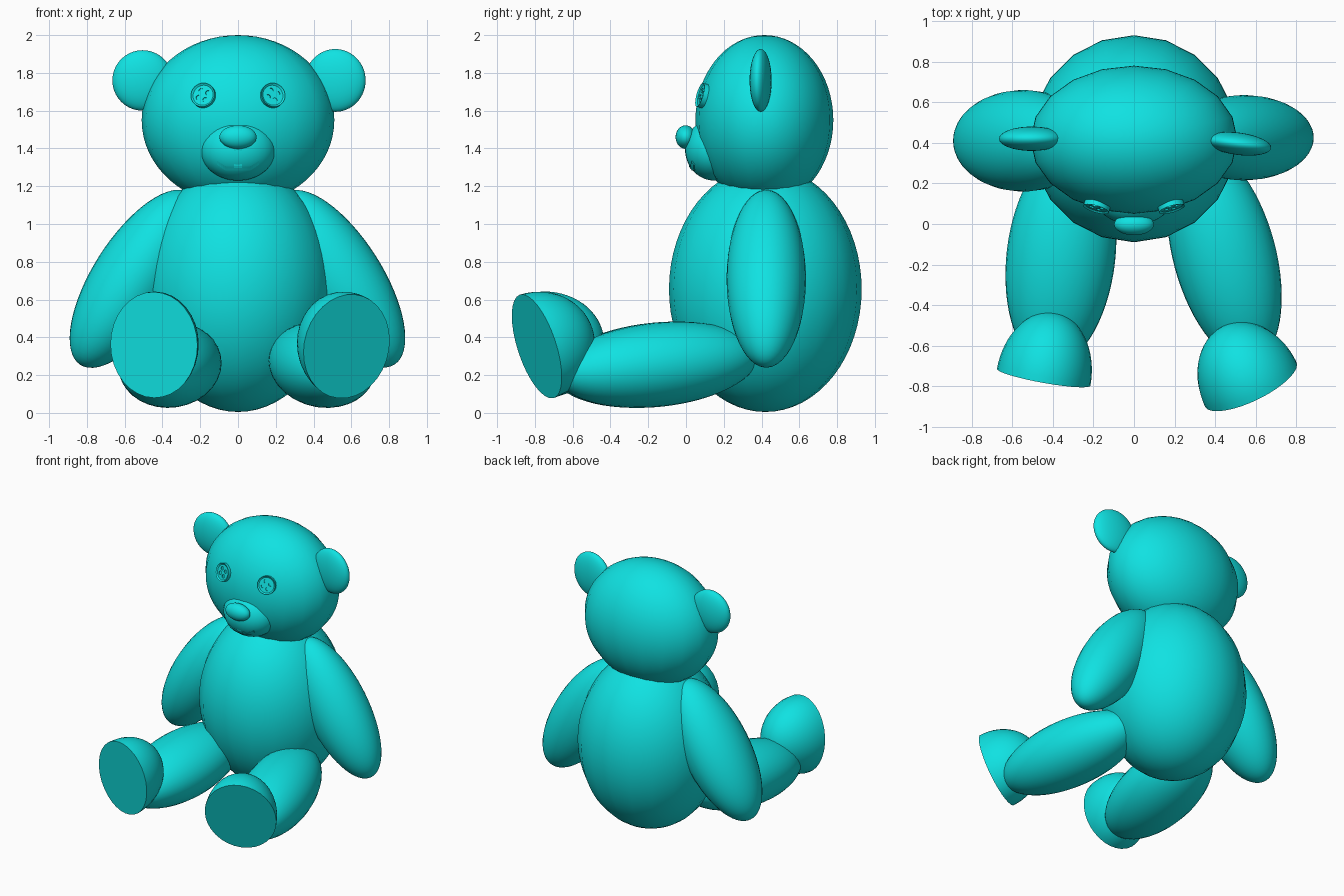
import bpy, bmesh, math
from mathutils import Vector, Matrix

cube = bpy.data.objects.get("Cube")
if cube:
    bpy.data.objects.remove(cube, do_unlink=True)

teal = bpy.data.materials.new("bright_turquoise")
teal.use_nodes = True
COLOUR = (0.005, 0.76, 0.76, 1)
teal.diffuse_color = COLOUR
teal.node_tree.nodes["Principled BSDF"].inputs["Base Color"].default_value = COLOUR


def frame(loc, axis, side=(1, 0, 0)):
    """Matrix whose local z follows axis and local x stays close to side."""
    z = Vector(axis).normalized()
    x = Vector(side)
    x = (x - z * x.dot(z)).normalized()
    m = Matrix((x, z.cross(x), z)).transposed().to_4x4()
    m.translation = loc
    return m


def finish(name, bm, matrix):
    bmesh.ops.recalc_face_normals(bm, faces=bm.faces)
    mesh = bpy.data.meshes.new(name)
    bm.to_mesh(mesh)
    bm.free()
    mesh.materials.append(teal)
    obj = bpy.data.objects.new(name, mesh)
    obj.matrix_world = matrix
    bpy.context.collection.objects.link(obj)
    return obj


def smooth(obj, angle=40):
    bpy.ops.object.select_all(action='DESELECT')
    obj.select_set(True)
    bpy.context.view_layer.objects.active = obj
    bpy.ops.object.shade_smooth_by_angle(angle=math.radians(angle))


def ellipsoid(name, loc, radii, axis=(0, 0, 1), side=(1, 0, 0), segments=32, half=False):
    bm = bmesh.new()
    bmesh.ops.create_uvsphere(bm, u_segments=segments, v_segments=32, radius=1)
    if half:
        # Cut flat across the middle and close the opening
        bmesh.ops.bisect_plane(bm, geom=bm.verts[:] + bm.edges[:] + bm.faces[:], dist=1e-4,
                               plane_co=(0, 0, 0), plane_no=(0, 0, 1), clear_inner=True)
        bmesh.ops.edgeloop_fill(bm, edges=[e for e in bm.edges if e.is_boundary])
    bmesh.ops.scale(bm, vec=radii, verts=bm.verts)
    obj = finish(name, bm, frame(loc, axis, side))
    smooth(obj)
    return obj


def disc(bm, radius, depth, loc=(0, 0, 0), segments=32):
    bmesh.ops.create_cone(bm, cap_ends=True, segments=segments, radius1=radius,
                          radius2=radius, depth=depth, matrix=Matrix.Translation(loc))


def button(name, loc, normal):
    """Round button with a raised rim and four holes."""
    matrix = frame(loc, normal)
    bm = bmesh.new()
    disc(bm, 0.065, 0.03)
    top = [f for f in bm.faces if f.normal.z > 0.9]
    bmesh.ops.inset_region(bm, faces=top, thickness=0.01)
    bmesh.ops.translate(bm, vec=(0, 0, -0.008), verts=top[0].verts)
    obj = finish(name, bm, matrix)
    cut = bmesh.new()
    for i in range(4):
        a = math.pi / 2 * i + 0.4
        disc(cut, 0.013, 0.02, (0.028 * math.cos(a), 0.028 * math.sin(a), 0.01), 16)
    cutter = finish(name + "_cutter", cut, matrix)
    cutter.hide_render = True
    smooth(obj, 30)
    mod = obj.modifiers.new("holes", 'BOOLEAN')
    mod.operation = 'DIFFERENCE'
    mod.solver = 'EXACT'
    mod.object = cutter
    bpy.ops.object.modifier_apply(modifier=mod.name)
    bpy.data.objects.remove(cutter, do_unlink=True)


# Torso and head
ellipsoid("body", (0, 0.42, 0.655), (0.51, 0.51, 0.65), segments=20)
ellipsoid("head", (0, 0.415, 1.55), (0.51, 0.365, 0.45), segments=20)

# Muzzle and nose
MUZZLE, MUZZLE_R = Vector((0, 0.15, 1.395)), Vector((0.2, 0.155, 0.165))
ellipsoid("muzzle", MUZZLE, MUZZLE_R)
ellipsoid("nose", (0, -0.002, 1.46), (0.098, 0.053, 0.062))

# Ears
ellipsoid("right_ear", (-0.505, 0.42, 1.76), (0.16, 0.06, 0.16))
ellipsoid("left_ear", (0.515, 0.395, 1.76), (0.162, 0.055, 0.166), side=(1, -0.13, 0))

# Button eyes
for side, label in ((-1, "right"), (1, "left")):
    button(label + "_eye", (side * 0.183, 0.087, 1.68), (side * 0.265, -0.93, 0.265))

# Arms
ellipsoid("right_arm", (-0.545, 0.41, 0.71), (0.225, 0.25, 0.54), axis=(-0.536, 0, -0.844))
ellipsoid("left_arm", (0.54, 0.425, 0.71), (0.225, 0.21, 0.538), axis=(0.536, 0, -0.844))

# Legs
ellipsoid("right_leg", (-0.36, -0.16, 0.255), (0.268, 0.223, 0.545), axis=(-0.115, -0.993, -0.1))
ellipsoid("left_leg", (0.445, -0.15, 0.255), (0.253, 0.223, 0.55), axis=(0.26, -0.966, -0.1))

# Feet, half rounds with flat soles
ellipsoid("right_foot", (-0.445, -0.755, 0.36), (0.234, 0.282, 0.325),
          axis=(0.18, 1, 0.1), half=True)
ellipsoid("left_foot", (0.575, -0.79, 0.352), (0.25, 0.288, 0.32),
          axis=(-0.47, 1, 0.33), half=True)


# Mouth, a shallow band following the muzzle
def on_muzzle(x, z):
    u = (x / MUZZLE_R.x) ** 2 + ((z - MUZZLE.z) / MUZZLE_R.z) ** 2
    return MUZZLE.y - MUZZLE_R.y * math.sqrt(max(0, 1 - u))


def band(name, rows):
    """Thin plate between pairs of (x, lower z, upper z)."""
    bm = bmesh.new()
    pairs = [[[bm.verts.new((x, on_muzzle(x, z) + d, z)) for z in (lo, hi)]
              for d in (-0.005, 0.004)] for x, lo, hi in rows]
    for a, b in zip(pairs, pairs[1:]):
        loop_a = [a[0][0], a[0][1], a[1][1], a[1][0]]
        loop_b = [b[0][0], b[0][1], b[1][1], b[1][0]]
        for i in range(4):
            j = (i + 1) % 4
            bm.faces.new((loop_a[i], loop_a[j], loop_b[j], loop_b[i]))
    for end in (pairs[0], pairs[-1]):
        bm.faces.new((end[0][0], end[0][1], end[1][1], end[1][0]))
    finish(name, bm, Matrix.Identity(4))


smile = []
for i in range(-11, 12):
    x = i * 0.01
    lift = max(0, abs(x) - 0.065) * 0.7
    smile.append((x, 1.282 + lift, 1.305 + lift * 0.9))
band("mouth", smile)
band("mouth_seam", [(x, 1.3, 1.41) for x in (-0.02, 0, 0.02)])
